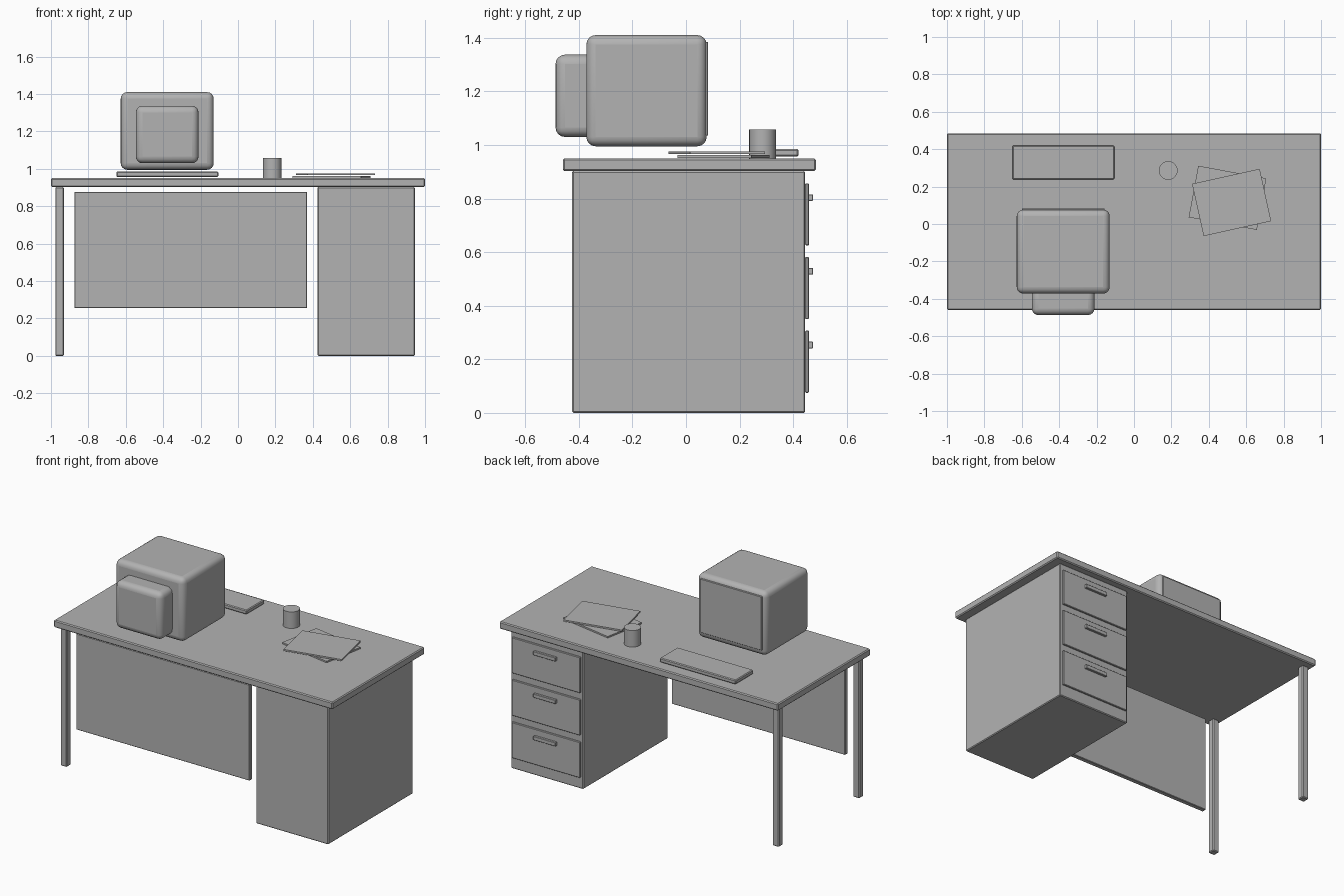
import bpy
from math import radians

cube = bpy.data.objects.get("Cube")
if cube:
    bpy.data.objects.remove(cube, do_unlink=True)

grey = bpy.data.materials.new("plain grey")
grey.use_nodes = True
grey.diffuse_color = (0.45, 0.45, 0.45, 1)
grey.node_tree.nodes["Principled BSDF"].inputs["Base Color"].default_value = grey.diffuse_color


def finish(obj, name, bevel=0, segments=1):
    obj.name = name
    obj.data.materials.append(grey)
    if bevel:
        mod = obj.modifiers.new("rounded edges", "BEVEL")
        mod.width = bevel
        mod.segments = segments
    if segments > 1:
        bpy.ops.object.shade_smooth_by_angle(angle=radians(35))
    return obj


def box(name, x, y, z, bevel=0, segments=1, turn=0):
    """Box given by its (low, high) range on each axis."""
    centre = [(a + b) / 2 for a, b in (x, y, z)]
    bpy.ops.mesh.primitive_cube_add(size=1, location=centre)
    obj = bpy.context.object
    obj.scale = [b - a for a, b in (x, y, z)]
    bpy.ops.object.transform_apply(location=False, rotation=False, scale=True)
    obj.rotation_euler.z = radians(turn)
    return finish(obj, name, bevel, segments)


# Desk: top, front panel, drawer cabinet and two legs
box("desktop", (-1, 1), (-0.46, 0.485), (0.903, 0.95), 0.006)
box("modesty_panel", (-0.875, 0.37), (-0.41, -0.38), (0.255, 0.877), 0.003)
box("drawer_cabinet", (0.425, 0.945), (-0.425, 0.445), (0, 0.903), 0.005)
for name, y in (("front_leg", -0.425), ("back_leg", 0.4)):
    box(name, (-0.977, -0.931), (y, y + 0.045), (0, 0.903), 0.005)

# Three drawer fronts with handles
for i in range(3):
    z = 0.075 + 0.275 * i
    box(f"drawer_front_{i + 1}", (0.44, 0.93), (0.445, 0.459), (z, z + 0.232), 0.003)
    box(f"drawer_handle_{i + 1}", (0.605, 0.765), (0.455, 0.474), (z + 0.166, z + 0.191), 0.002)

# Monitor: rounded housing, rear bulge and thin screen
box("monitor_housing", (-0.627, -0.13), (-0.372, 0.077), (0.995, 1.41), 0.035, 4)
box("monitor_rear", (-0.546, -0.211), (-0.487, -0.33), (1.03, 1.337), 0.035, 4)
box("monitor_screen", (-0.6, -0.157), (0.07, 0.083), (1.035, 1.385), 0.003)

# Things on the desk
box("keyboard", (-0.65, -0.105), (0.238, 0.42), (0.957, 0.985), 0.005)
box("lower_paper", (0.315, 0.685), (0, 0.28), (0.952, 0.962), turn=-10.5)
box("upper_paper", (0.337, 0.707), (-0.028, 0.258), (0.966, 0.976), turn=12.5)
bpy.ops.mesh.primitive_cylinder_add(vertices=32, radius=0.05, depth=0.107,
                                    location=(0.183, 0.286, 1.0035))
finish(bpy.context.object, "cup")
bpy.ops.object.shade_smooth_by_angle(angle=radians(35))
